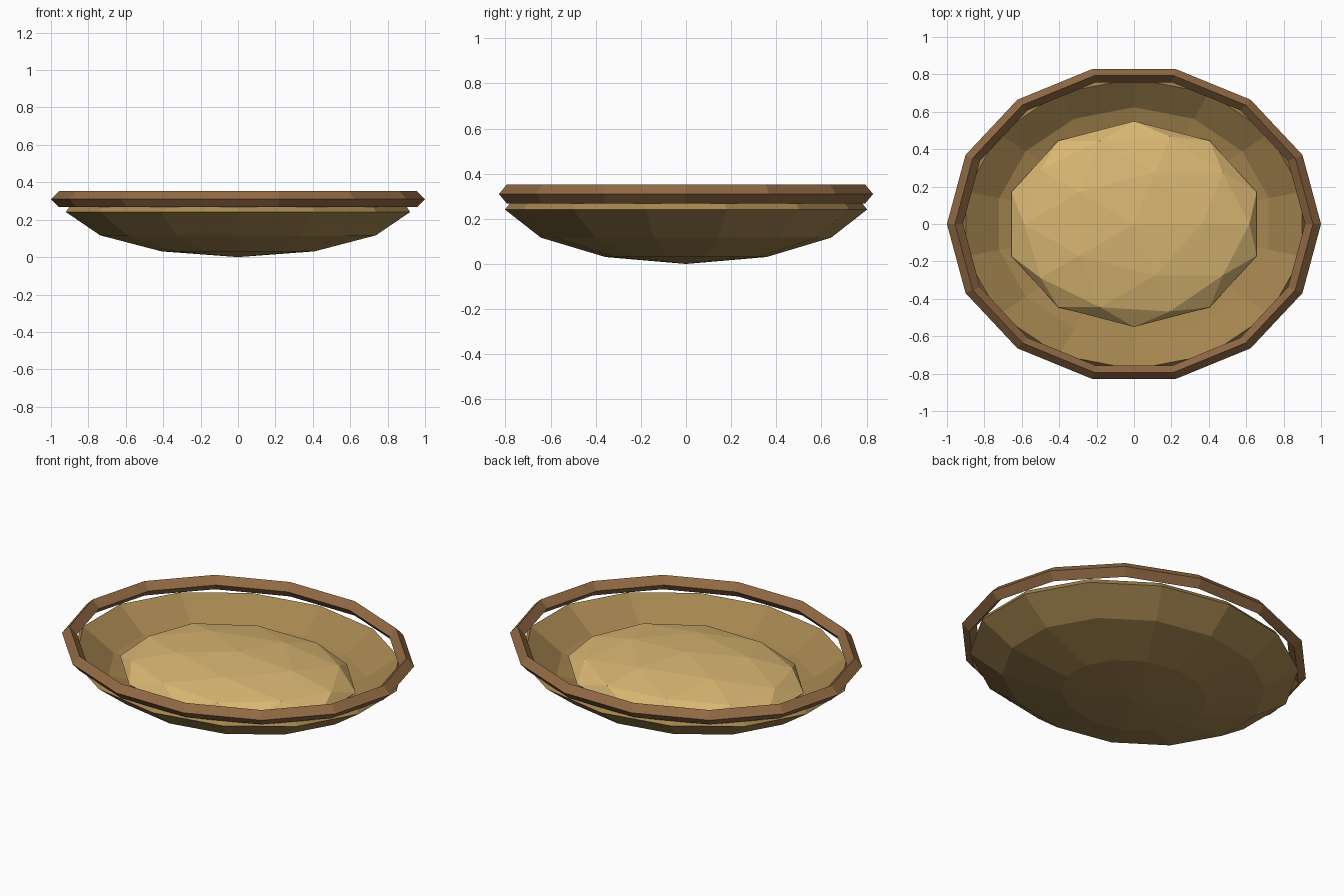
import bpy, bmesh
from math import pi, cos, sin
from mathutils import Matrix, Vector

if "Cube" in bpy.data.objects:
    bpy.data.objects.remove(bpy.data.objects["Cube"])

SEG = 14          # sides of bowl and rim
SQUASH = 0.85     # depth / width of the oval
RIM_Z = 0.31      # height of the rim centre


def finish(name, bm, color):
    mesh = bpy.data.meshes.new(name)
    bmesh.ops.recalc_face_normals(bm, faces=bm.faces)
    bm.to_mesh(mesh)
    bm.free()
    obj = bpy.data.objects.new(name, mesh)
    bpy.context.collection.objects.link(obj)
    mat = bpy.data.materials.new(name + "_color")
    mat.diffuse_color = (*color, 1)
    mat.use_nodes = True
    mat.node_tree.nodes["Principled BSDF"].inputs["Base Color"].default_value = mat.diffuse_color
    mesh.materials.append(mat)
    return obj


# Bowl: lower part of a flattened sphere, open at the top, with a thick wall
bm = bmesh.new()
bmesh.ops.create_uvsphere(bm, u_segments=SEG, v_segments=7, radius=1)
bmesh.ops.delete(bm, geom=[v for v in bm.verts if v.co.z > 0], context='VERTS')
# rotate so that a vertex lies on the y axis
if not any(abs(v.co.x) < 1e-4 and abs(v.co.y) > 0.5 for v in bm.verts):
    bmesh.ops.rotate(bm, verts=bm.verts, matrix=Matrix.Rotation(pi / 2, 3, 'Z'))
for v in bm.verts:
    v.co = Vector((v.co.x * 0.968, v.co.y * 0.968 * SQUASH, RIM_Z + v.co.z * RIM_Z))
bowl = finish("bowl", bm, (0.376, 0.238, 0.08))
# make sure the shell faces outward so the wall grows inward
if bowl.data.polygons[0].normal.z > 0:
    bowl.data.flip_normals()
wall = bowl.modifiers.new("wall", 'SOLIDIFY')
wall.thickness = 0.04
wall.offset = -1

# Rim: oval ring with a diamond cross-section
bm = bmesh.new()
R, r = 0.957, 0.043
rings = []
for i in range(SEG):
    a = 2 * pi * i / SEG
    rings.append([bm.verts.new(((R + r * cos(b)) * cos(a),
                                (R + r * cos(b)) * sin(a) * SQUASH,
                                RIM_Z + r * sin(b)))
                  for b in (0, pi / 2, pi, 3 * pi / 2)])
for i in range(SEG):
    p, q = rings[i], rings[(i + 1) % SEG]
    for j in range(4):
        k = (j + 1) % 4
        bm.faces.new((p[j], q[j], q[k], p[k]))
finish("rim", bm, (0.287, 0.144, 0.058))

# Filling: flattened faceted mound lying in the bowl
bm = bmesh.new()
bmesh.ops.create_icosphere(bm, subdivisions=2, radius=1)
bmesh.ops.scale(bm, verts=bm.verts, vec=(0.69, 0.55, 0.135))
bmesh.ops.translate(bm, verts=bm.verts, vec=(0, 0, 0.163))
finish("filling", bm, (0.694, 0.468, 0.168))
